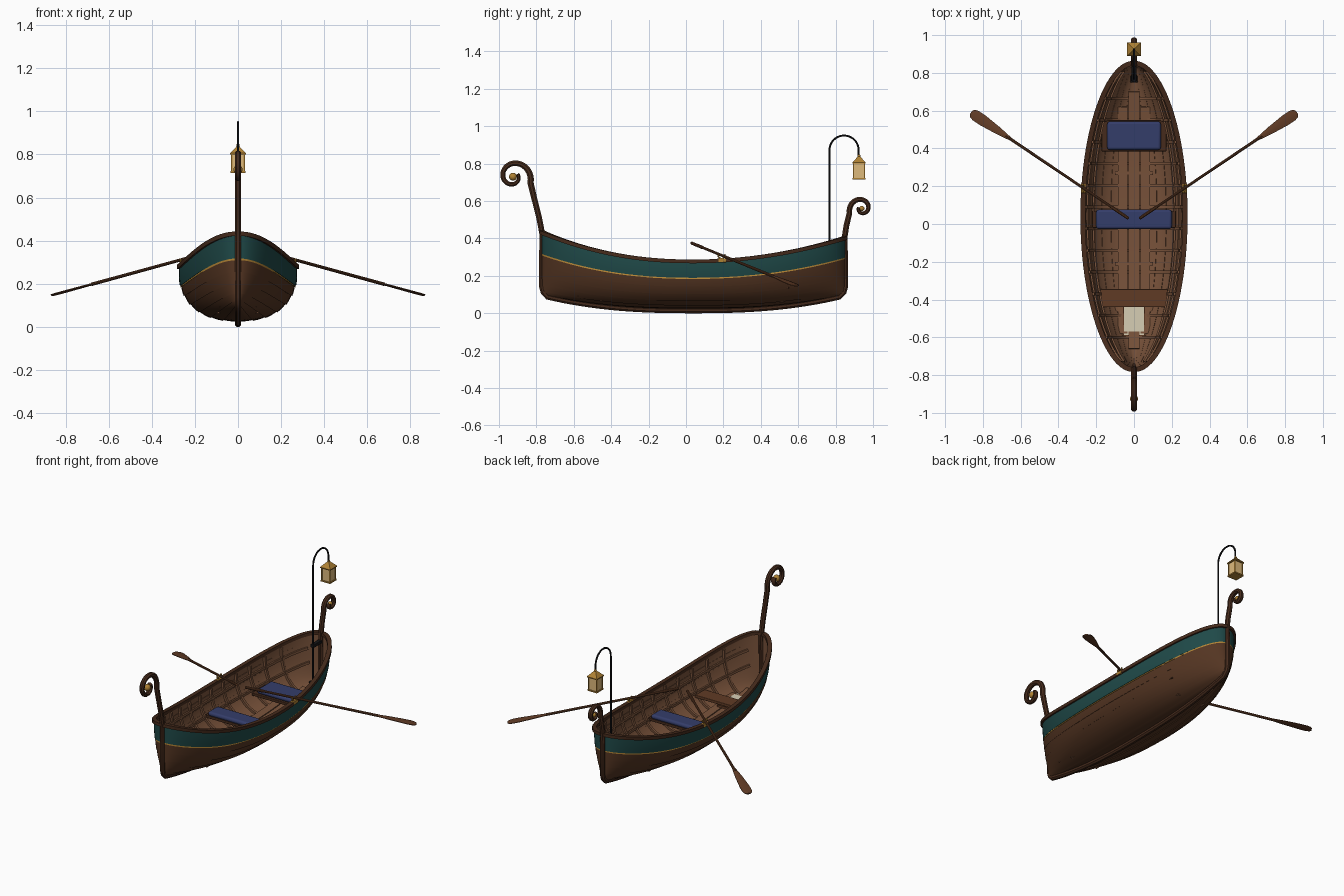
import bpy, bmesh, math
from mathutils import Vector, Matrix

cube = bpy.data.objects.get("Cube")
if cube:
    bpy.data.objects.remove(cube, do_unlink=True)


def material(name, *rgb):
    lin = [((c / 255 + 0.055) / 1.055) ** 2.4 for c in rgb] + [1]
    m = bpy.data.materials.new(name)
    m.use_nodes = True
    m.diffuse_color = lin
    m.node_tree.nodes["Principled BSDF"].inputs["Base Color"].default_value = lin
    return m


HULL = material("hull_wood", 84, 53, 34)
INNER = material("inner_wood", 120, 82, 58)
TRIM = material("dark_trim_wood", 70, 43, 28)
OAR = material("oar_wood", 96, 59, 37)
TEAL = material("teal_paint", 31, 73, 72)
BLUE = material("blue_cloth", 52, 61, 106)
GOLD = material("brass", 176, 130, 52)
IRON = material("black_iron", 22, 22, 24)
PAPER = material("parchment", 214, 205, 180)
GLASS = material("lantern_glass", 222, 186, 124)
X, Y, Z = Vector((1, 0, 0)), Vector((0, 1, 0)), Vector((0, 0, 1))


def finish(name, bm, mats, bevel=0):
    me = bpy.data.meshes.new(name)
    bm.to_mesh(me)
    bm.free()
    ob = bpy.data.objects.new(name, me)
    bpy.context.collection.objects.link(ob)
    for m in mats:
        me.materials.append(m)
    if bevel:
        b = ob.modifiers.new("bevel", "BEVEL")
        b.width, b.segments = bevel, 3
    bpy.ops.object.select_all(action="DESELECT")
    ob.select_set(True)
    bpy.context.view_layer.objects.active = ob
    bpy.ops.object.shade_smooth_by_angle(angle=math.radians(35))
    return ob


def box(name, x, y, z, mat, bevel=0):
    """Box between (low, high) limits on each axis."""
    bm = bmesh.new()
    bmesh.ops.create_cube(bm, size=1)
    for v in bm.verts:
        v.co = [lim[1] if c > 0 else lim[0] for c, lim in zip(v.co, (x, y, z))]
    return finish(name, bm, [mat], bevel)


def sweep(name, pts, sizes, ref, mat, sides=4):
    """Tube along pts; sizes gives the half sizes along ref and across it."""
    pts = [Vector(p) for p in pts]
    if not isinstance(sizes, list):
        sizes = [sizes] * len(pts)
    grow = math.sqrt(2) if sides == 4 else 1
    bm, rings = bmesh.new(), []
    for i, p in enumerate(pts):
        t = (pts[min(i + 1, len(pts) - 1)] - pts[max(i - 1, 0)]).normalized()
        u = (ref - t * ref.dot(t)).normalized()
        w = t.cross(u)
        angles = [math.tau * (k + 0.5) / sides for k in range(sides)]
        rings.append([bm.verts.new(p + grow * (u * math.cos(a) * sizes[i][0] + w * math.sin(a) * sizes[i][1]))
                      for a in angles])
    for r, q in zip(rings, rings[1:]):
        for k in range(sides):
            bm.faces.new((r[k], r[k - 1], q[k - 1], q[k]))
    bm.faces.new(rings[0])
    bm.faces.new(rings[-1])
    bmesh.ops.recalc_face_normals(bm, faces=bm.faces)
    return finish(name, bm, [mat])


def ball(name, at, r, mat):
    bm = bmesh.new()
    bmesh.ops.create_uvsphere(bm, u_segments=16, v_segments=10, radius=r, matrix=Matrix.Translation(at))
    finish(name, bm, [mat])


# Hull shape: half width, sheer height, bottom height and cross-section
MID, HALF = 0.04, 0.81


def along(a, b, n):
    return [a + (b - a) * i / n for i in range(n + 1)]


def rel(y):
    return max(-1, min(1, (y - MID) / HALF))


def sheer(y):
    t = rel(y)
    return 0.275 + (0.155 * abs(t) ** 2.2 if t < 0 else 0.125 * t * t)


def bottom(y):
    return 0.028 + 0.075 * abs(rel(y)) ** 2.5


def section(y, d, inset=0.0, lap=0.0):
    """Point on the +x side at depth fraction d below the sheer."""
    t = rel(y)
    n = 2.4 - 0.6 * abs(t) ** 3
    w = max(0.004, 0.012 + 0.262 * (1 - t * t) ** 0.54 - inset)
    h = sheer(y) - bottom(y) - inset
    return Vector((w * (1 + lap) * max(0, 1 - d ** n) ** (1 / n), y, sheer(y) - h * (1 + lap) * d))


def skin(name, strakes, mats, inset, lap):
    """Lapped planks; each strake is (top, bottom, material index)."""
    rows = []
    for top, low, mi in strakes:
        rows += [(top + (low - top) * k / 4, lap * k / 4, mi) for k in range(5)]
    ys = [MID - HALF * math.cos(math.pi * i / 56) for i in range(57)]
    bm = bmesh.new()
    for side in (1, -1):
        grid = [[bm.verts.new(section(y, d, inset, e) * Vector((1, 1, 1)).length / math.sqrt(3)) for d, e, _ in rows]
                for y in ys]
        for line in grid:
            for v in line:
                v.co.x *= side
        for p, q in zip(grid, grid[1:]):
            for j in range(len(rows) - 1):
                loop = (p[j], p[j + 1], q[j + 1], q[j])
                f = bm.faces.new(loop if (side > 0) != (inset > 0) else loop[::-1])
                f.material_index = rows[j][2]
    finish(name, bm, mats)


edges = [0.365, 0.53, 0.69, 0.83, 0.93, 0.985, 1]
planks = [(a, b, 0) for a, b in zip(edges, edges[1:])]
skin("hull_planking", [(0, 0.34, 1), (0.34, 0.365, 2)] + planks, [HULL, TEAL, GOLD], 0, 0.018)
skin("inner_planking", [(0, 0.18, 0), (0.18, 0.365, 0)] + planks, [INNER], 0.014, 0.012)

# Gunwales, inner stringers and ribs
ys = [MID - HALF * math.cos(math.pi * i / 48) for i in range(49)]
for side, tag in ((1, "left"), (-1, "right")):
    flip = Vector((side, 1, 1))
    sweep("gunwale_" + tag, [(section(y, 0, 0.003) + Z * 0.002) * flip for y in ys], (0.010, 0.013), Z, TRIM)
    for k, d in enumerate((0.3, 0.62)):
        sweep(f"stringer_{k}_{tag}", [section(y, d, 0.02) * flip for y in ys[5:-5]], (0.008, 0.005), Z, INNER)
    for k in range(12):
        y = -0.6 + 0.115 * k
        depth = [math.sin(a) for a in along(0.05, 1.5, 14)]
        sweep(f"rib_{k}_{tag}", [section(y, d, 0.018) * flip for d in depth], (0.008, 0.007), Y, INNER)

# Floorboards
for k, (cx, hw) in enumerate(((0, 0.028), (-0.06, 0.026), (0.06, 0.026))):
    end = 0.70 if k == 0 else 0.62
    sweep(f"floorboard_{k}", [(cx, y, bottom(y) + 0.032) for y in along(-end + 0.04, end, 20)], (0.006, hw), Z, INNER)
for k in range(5):
    y = -0.46 + 0.24 * k
    box(f"floor_cleat_{k}", (-0.1, 0.1), (y, y + 0.02), (bottom(y) + 0.012, bottom(y) + 0.034), INNER)


# Keel, stems and scrolls as one continuous timber
def spiral(cy, cz, r, shrink, start, turn):
    pts = []
    for f in along(0, 1, 36):
        a, q = math.radians(start + turn * f), r * shrink ** f
        pts.append((0, cy + q * math.cos(a), cz + q * math.sin(a)))
    return pts


bow = spiral(-0.925, 0.73, 0.10, 0.28, -20, 410)
stern = spiral(0.94, 0.56, 0.07, 0.25, 200, -400)
bow_post = [(0, -0.808, 0.60), (0, -0.785, 0.51), (0, -0.768, 0.42), (0, -0.77, 0.3), (0, -0.77, 0.14), (0, -0.762, 0.112)]
keel = [(0, y, 0.015 + 0.08 * abs(rel(y)) ** 2.5) for y in along(-0.74, 0.82, 36)]
stern_post = [(0, 0.843, 0.112), (0, 0.851, 0.14), (0, 0.851, 0.3), (0, 0.847, 0.40), (0, 0.858, 0.47)]
path = bow[::-1] + bow_post + keel + stern_post + stern
taper = [0.010 + 0.008 * f for f in along(0, 1, 36)]
thick = taper + [0.0165] * (len(path) - 74) + [t * 0.9 for t in taper[::-1]]
sweep("keel_and_scrolled_stems", path, [(0.016, t) for t in thick], X, TRIM, 8)
ball("bow_scroll_boss", (0, -0.925, 0.73), 0.021, GOLD)
ball("stern_scroll_boss", (0, 0.94, 0.56), 0.014, GOLD)

# Seats and cushions
for name, hx, y0, y1, cushion in (("front", 0.178, -0.44, -0.345, 0), ("middle", 0.222, -0.02, 0.07, 0.2),
                                  ("rear", 0.172, 0.385, 0.55, 0.142)):
    box(name + "_seat", (-hx, hx), (y0, y1), (0.132, 0.15), TRIM if cushion else OAR, 0.003)
    if cushion:
        m = 0.006 if name == "middle" else -0.008
        box(name + "_cushion", (-cushion, cushion), (y0 - m, y1 + m), (0.149, 0.178), BLUE, 0.013)

# Parchment on a low board under the front seat
box("chart_board", (-0.058, 0.058), (-0.60, -0.40), (0.085, 0.098), OAR)
box("parchment_sheet", (-0.052, 0.052), (-0.588, -0.41), (0.098, 0.103), PAPER)

# Oars with brass rowlocks
for side, tag in ((1, "left"), (-1, "right")):
    a, b = Vector((0.03 * side, 0.03, 0.375)), Vector((0.862 * side, 0.59, 0.147))
    grip = ((0, 0.008), (0.1, 0.009), (0.11, 0.007), (0.78, 0.008))
    sweep("oar_shaft_" + tag, [a.lerp(b, f) for f, _ in grip], [(r, r) for _, r in grip], Z, OAR, 10)
    blade = ((0.74, 0.007), (0.79, 0.016), (0.84, 0.023), (0.93, 0.032), (0.97, 0.032), (0.99, 0.026), (1, 0.014))
    sweep("oar_blade_" + tag, [a.lerp(b, f) for f, _ in blade], [(0.005, w) for _, w in blade], Z, OAR, 8)
    at = a.lerp(b, 0.285)
    ring = [at + Vector((0, 0.018 * math.cos(t), 0.018 * math.sin(t))) for t in along(math.pi * 0.9, math.pi * 2.1, 14)]
    sweep("rowlock_" + tag, ring, (0.006, 0.004), X, GOLD, 6)
    cx = 0.268 * side
    box("rowlock_plate_" + tag, (cx - 0.012, cx + 0.012), (at.y - 0.025, at.y + 0.025), (0.272, 0.293), GOLD, 0.003)

# Lantern pole with its clamp and hook
arch = [(0, 0.845 + 0.078 * math.cos(a), 0.872 + 0.078 * math.sin(a)) for a in along(math.pi, 0, 20)]
sweep("lantern_pole", [(0, 0.767, 0.11)] + arch + [(0, 0.923, 0.83)], (0.0055, 0.0055), X, IRON, 8)
box("pole_clamp", (-0.012, 0.012), (0.755, 0.845), (0.345, 0.365), IRON, 0.003)
box("pole_foot", (-0.018, 0.018), (0.749, 0.785), (0.10, 0.125), IRON, 0.003)

# Lantern
LY = 0.925
box("lantern_panes", (-0.028, 0.028), (LY - 0.028, LY + 0.028), (0.722, 0.80), GLASS)
box("lantern_base", (-0.034, 0.034), (LY - 0.034, LY + 0.034), (0.714, 0.722), GOLD)
for sx in (-1, 1):
    for sy in (-1, 1):
        px, py = 0.0285 * sx, LY + 0.0285 * sy
        box("lantern_corner", (px - 0.003, px + 0.003), (py - 0.003, py + 0.003), (0.72, 0.802), GOLD)
sweep("lantern_roof", [(0, LY, 0.80), (0, LY, 0.806), (0, LY, 0.838)],
      [(0.036, 0.036), (0.036, 0.036), (0.006, 0.006)], X, GOLD)
ball("lantern_finial", (0, LY, 0.842), 0.008, GOLD)
